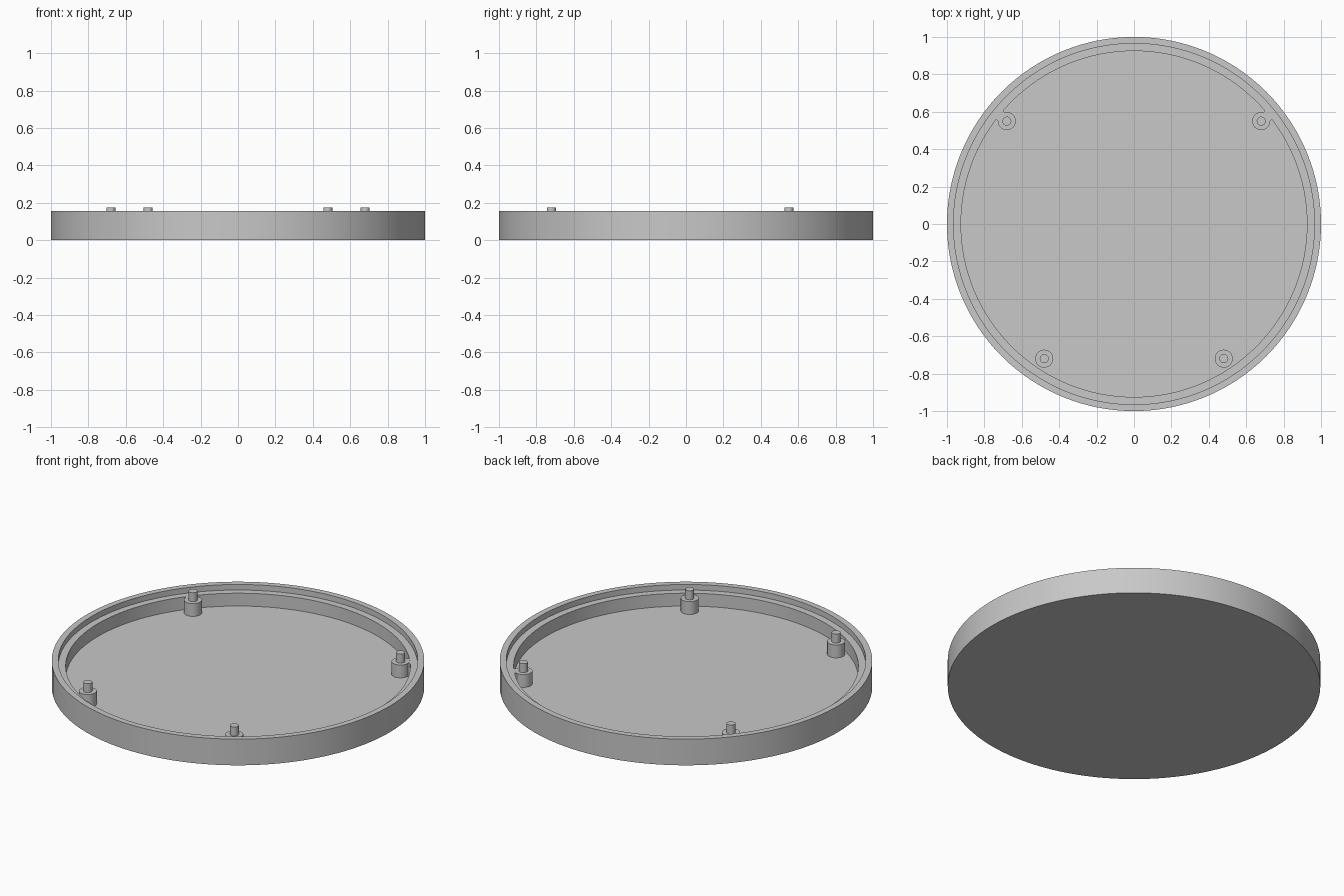
import bpy, bmesh, math
from mathutils import Vector

if "Cube" in bpy.data.objects:
    bpy.data.objects.remove(bpy.data.objects["Cube"])

grey = bpy.data.materials.new("plain grey")
grey.use_nodes = True
grey.diffuse_color = (0.58, 0.58, 0.58, 1)
grey.node_tree.nodes["Principled BSDF"].inputs["Base Color"].default_value = (0.58, 0.58, 0.58, 1)

FLOOR, LEDGE, RIM, PIN_TOP = 0.046, 0.122, 0.155, 0.175


def lathe(name, profile, steps, location=(0, 0, 0)):
    """Revolve a (radius, height) profile that starts and ends on the axis."""
    bm = bmesh.new()
    verts = [bm.verts.new((r, 0, z)) for r, z in profile]
    edges = [bm.edges.new(pair) for pair in zip(verts, verts[1:])]
    bmesh.ops.spin(bm, geom=verts + edges, cent=(0, 0, 0), axis=(0, 0, 1),
                   angle=math.tau, steps=steps, use_merge=True)
    bmesh.ops.remove_doubles(bm, verts=bm.verts, dist=0.0001)
    bmesh.ops.recalc_face_normals(bm, faces=bm.faces)
    return finish(name, bm, location)


def finish(name, bm, location):
    mesh = bpy.data.meshes.new(name)
    bm.to_mesh(mesh)
    bm.free()
    mesh.materials.append(grey)
    obj = bpy.data.objects.new(name, mesh)
    obj.location = location
    bpy.context.collection.objects.link(obj)
    bpy.ops.object.select_all(action="DESELECT")
    obj.select_set(True)
    bpy.context.view_layer.objects.active = obj
    bpy.ops.object.shade_smooth_by_angle(angle=math.radians(30))
    return obj


# Round tray with a stepped rim
lathe("tray", [(0, 0), (1, 0), (1, RIM), (0.965, RIM), (0.965, LEDGE),
               (0.925, LEDGE), (0.925, FLOOR), (0, FLOOR)], 128)

# Standoffs with locating pins, mirrored left and right
for side, sx in (("left", 1), ("right", -1)):
    for end, x, y in (("front", 0.48, -0.72), ("back", 0.68, 0.55)):
        lathe(f"{end}_{side}_standoff",
              [(0, FLOOR - 0.01), (0.048, FLOOR - 0.01), (0.048, LEDGE), (0.024, LEDGE),
               (0.024, PIN_TOP), (0, PIN_TOP)], 32, (sx * x, y, 0))

    # Small web joining the back standoff to the wall
    outward = Vector((sx * 0.68, 0.55, 0)).normalized()
    bm = bmesh.new()
    bmesh.ops.create_cube(bm, size=1)
    bmesh.ops.scale(bm, vec=(0.05, 0.06, LEDGE - FLOOR), verts=bm.verts)
    web = finish(f"back_{side}_web", bm, outward * 0.915 + Vector((0, 0, (LEDGE + FLOOR) / 2 - 0.0005)))
    web.rotation_euler.z = math.atan2(outward.y, outward.x)
